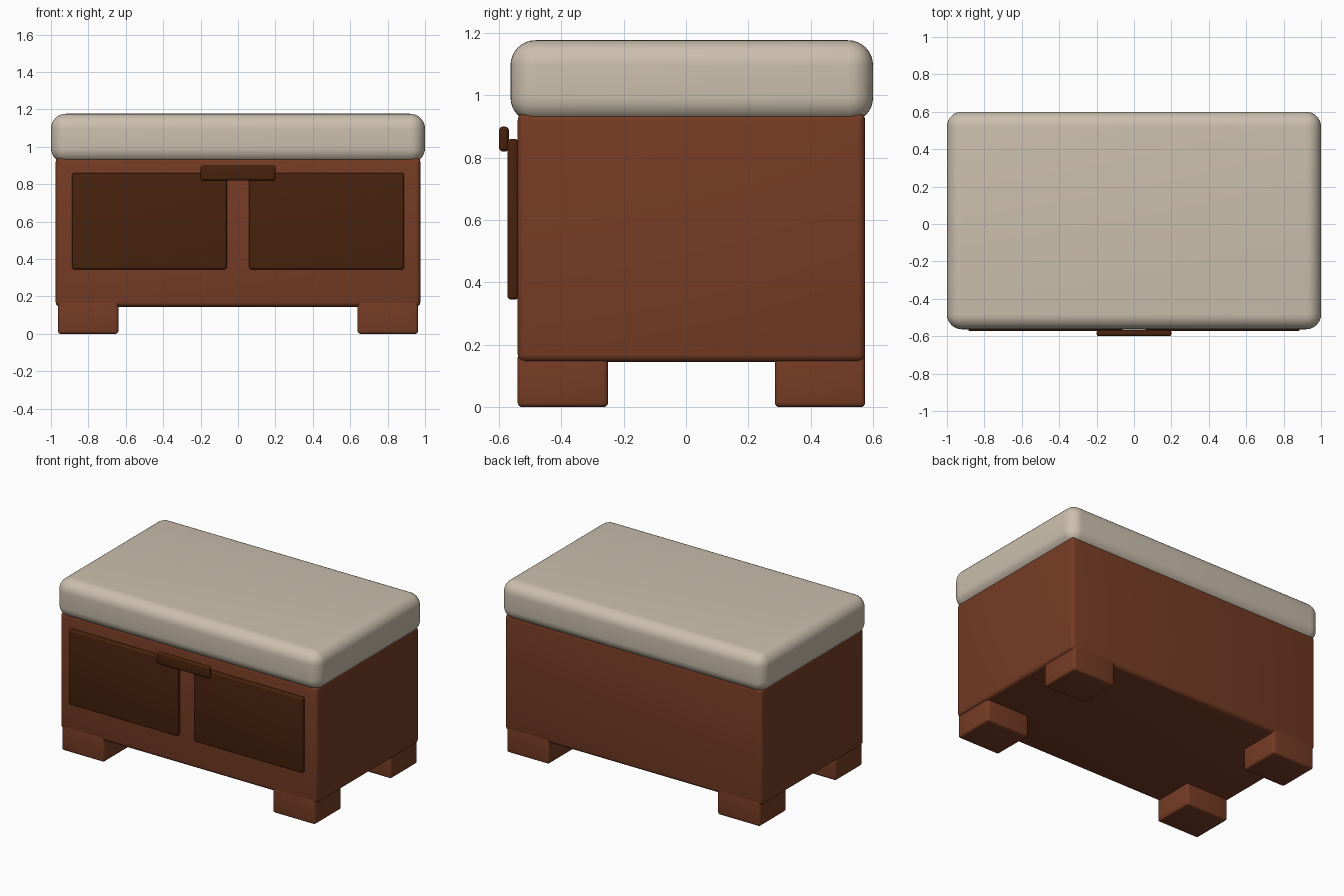
import bpy
import math

default = bpy.data.objects.get("Cube")
if default:
    bpy.data.objects.remove(default, do_unlink=True)


def material(name, rgb):
    mat = bpy.data.materials.new(name)
    mat.use_nodes = True
    colour = (*rgb, 1.0)
    mat.diffuse_color = colour
    bsdf = next(n for n in mat.node_tree.nodes if n.type == "BSDF_PRINCIPLED")
    bsdf.inputs["Base Color"].default_value = colour
    return mat


fabric = material("cream fabric", (0.60, 0.52, 0.42))
wood = material("red brown wood", (0.18, 0.045, 0.018))
dark_wood = material("dark wood", (0.065, 0.016, 0.004))


def rounded_box(name, x, y, z, mat, bevel, segments=4):
    """Box spanning the given (low, high) ranges, with rounded edges."""
    spans = (x, y, z)
    bpy.ops.mesh.primitive_cube_add(size=1, location=[(a + b) / 2 for a, b in spans])
    obj = bpy.context.object
    obj.name = name
    obj.scale = [b - a for a, b in spans]
    bpy.ops.object.transform_apply(location=False, rotation=False, scale=True)
    obj.data.materials.append(mat)
    mod = obj.modifiers.new("Rounded edges", "BEVEL")
    mod.width = bevel
    mod.segments = segments
    bpy.ops.object.modifier_apply(modifier=mod.name)
    bpy.ops.object.shade_smooth_by_angle(angle=math.radians(35))
    return obj


# Chest body and padded top
rounded_box("body", (-0.975, 0.975), (-0.54, 0.575), (0.145, 0.945), wood, 0.025)
rounded_box("cushion", (-1, 1), (-0.563, 0.6), (0.913, 1.177), fabric, 0.08, 8)

# Legs and front panels, mirrored left and right
for side, s in (("left", 1), ("right", -1)):
    leg_x = sorted((s * 0.64, s * 0.962))
    rounded_box(f"front_leg_{side}", leg_x, (-0.54, -0.25), (0, 0.175), wood, 0.015)
    rounded_box(f"back_leg_{side}", leg_x, (0.285, 0.575), (0, 0.175), wood, 0.015)
    panel_x = sorted((s * 0.06, s * 0.887))
    rounded_box(f"front_panel_{side}", panel_x, (-0.573, -0.537), (0.345, 0.86),
                dark_wood, 0.012)

# Pull handle
rounded_box("handle", (-0.2, 0.2), (-0.6, -0.568), (0.82, 0.9), dark_wood, 0.013)
